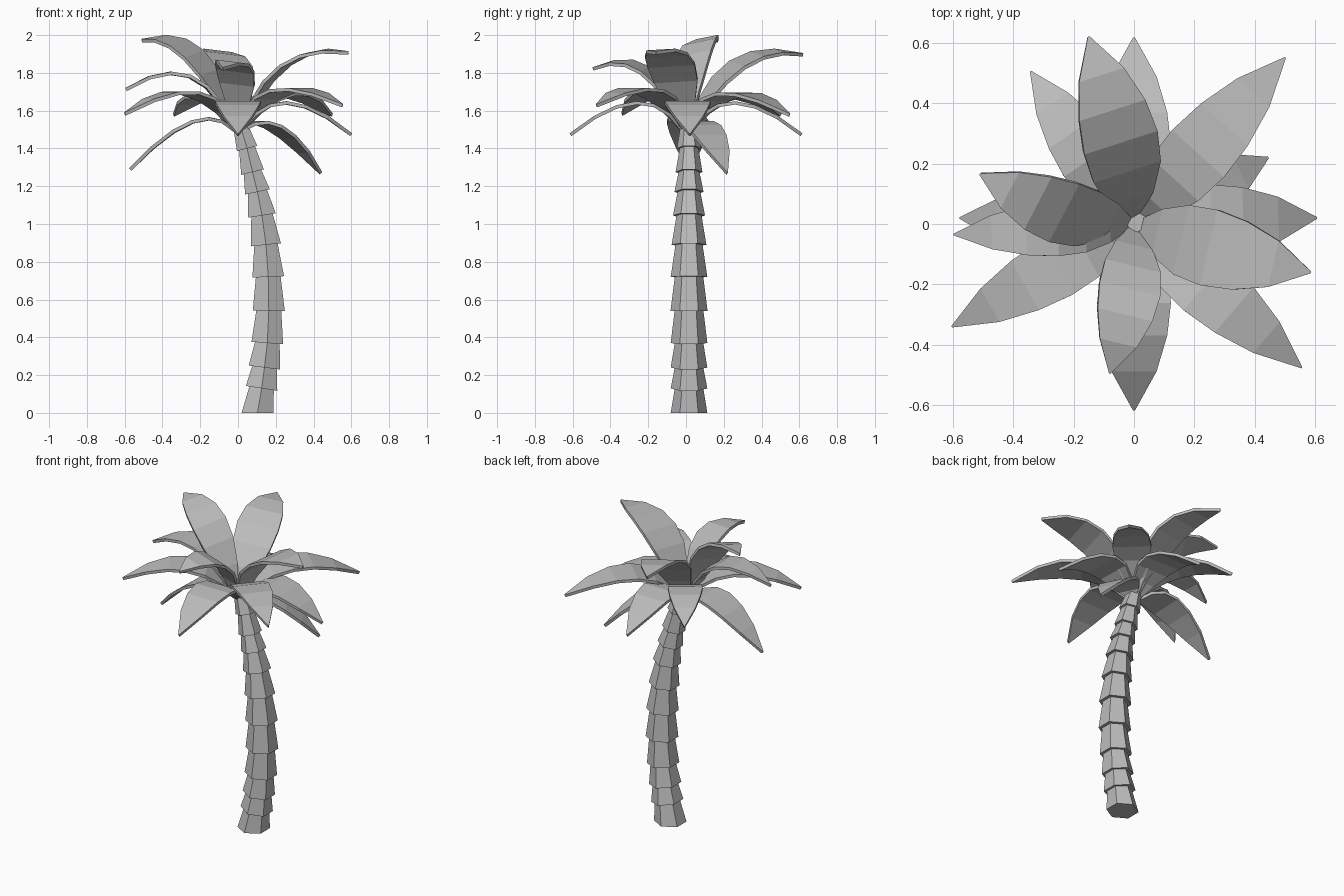
import bpy, bmesh, math
from mathutils import Vector, Matrix

cube = bpy.data.objects.get("Cube")
if cube:
    bpy.data.objects.remove(cube)

grey = bpy.data.materials.new("plain_grey")
grey.use_nodes = True
COLOUR = (0.5, 0.5, 0.5, 1)
grey.diffuse_color = COLOUR
grey.node_tree.nodes["Principled BSDF"].inputs["Base Color"].default_value = COLOUR


def finish(bm, name):
    bmesh.ops.recalc_face_normals(bm, faces=bm.faces)
    mesh = bpy.data.meshes.new(name)
    bm.to_mesh(mesh)
    bm.free()
    mesh.materials.append(grey)
    obj = bpy.data.objects.new(name, mesh)
    bpy.context.collection.objects.link(obj)
    return obj


# Trunk: stacked six-sided collars along a bent path, each flaring downward
TRUNK_Y = 0.016
# path x, height, flare radius
PATH = [(.103, 0, .097), (.125, .13, .097), (.14, .24, .097), (.155, .37, .097),
        (.163, .54, .098), (.16, .72, .097), (.148, .89, .092), (.127, 1.045, .085),
        (.103, 1.17, .077), (.077, 1.275, .071), (.048, 1.40, .064), (.01, 1.53, .056)]


def ring(bm, i, radius):
    lo, hi = PATH[max(i - 1, 0)], PATH[min(i + 1, len(PATH) - 1)]
    tilt = math.atan2(hi[0] - lo[0], hi[1] - lo[1]) if i else 0
    place = (Matrix.Translation((PATH[i][0], TRUNK_Y, PATH[i][1]))
             @ Matrix.Rotation(tilt, 4, 'Y'))
    angles = [math.radians(90 + 60 * k) for k in range(6)]
    return [bm.verts.new(place @ Vector((radius * math.cos(a), radius * math.sin(a), 0)))
            for a in angles]


bm = bmesh.new()
for i in range(len(PATH) - 1):
    low = ring(bm, i, PATH[i][2])
    top = ring(bm, i + 1, PATH[i + 1][2] * 0.78)
    bm.faces.new(low)
    bm.faces.new(top)
    for k in range(6):
        n = (k + 1) % 6
        bm.faces.new((low[k], low[n], top[n], top[k]))
finish(bm, "trunk")

# Fronds: arched blades with a pointed tip and a thin rim
HALF_WIDTHS = [.015, .075, .112, .122, .11, .075, .003]


def frond(name, tip, bend_height, width=1.0, roll=0):
    tip = Vector(tip)
    out = Vector((tip.x, tip.y, 0))
    reach = out.length
    out.normalize()
    side = Vector((-out.y, out.x, 0))
    base = out * 0.01 + Vector((0, 0, 1.5))
    bend = out * reach * 0.34 + Vector((0, 0, bend_height))
    turn = Matrix.Rotation(math.radians(roll), 3, (tip - base).normalized())
    bm = bmesh.new()
    rows = []
    last = len(HALF_WIDTHS) - 1
    for i, half in enumerate(HALF_WIDTHS):
        t = i / last
        mid = base * (1 - t) ** 2 + bend * 2 * t * (1 - t) + tip * t * t
        rows.append([bm.verts.new(base + turn @ (mid + side * s * half * width - base))
                     for s in (-1, 1)])
    for a, b in zip(rows, rows[1:]):
        bm.faces.new((a[0], b[0], b[1], a[1]))
    obj = finish(bm, name)
    if obj.data.polygons[last - 1].normal.z < 0:
        obj.data.flip_normals()
    rim = obj.modifiers.new("rim", 'SOLIDIFY')
    rim.thickness = 0.018
    rim.offset = -1


# Upper fronds
frond("upper_frond_left", (.585, -.16, 1.915), 1.99, 1.05, 4)
frond("upper_frond_front", (-.08, -.495, 1.83), 1.98, .85, -8)
frond("upper_frond_right", (-.51, .165, 1.98), 2.07, .9, -14)
frond("upper_frond_back", (-.15, .62, 1.905), 2.0, 1.05, 8)

# Middle fronds
frond("middle_frond_right", (-.597, -.035, 1.72), 1.97, .75)
frond("middle_frond_front_right", (-.603, -.34, 1.59), 1.86, .85)
frond("middle_frond_front_left", (.555, -.475, 1.635), 1.86, .9)
frond("middle_frond_back_left", (.5, .55, 1.585), 1.85, .95)
frond("middle_frond_back_right", (-.342, .505, 1.585), 1.82, .85)

# Lower fronds
frond("lower_frond_front", (0, -.617, 1.48), 1.81)
frond("lower_frond_back", (0, .617, 1.48), 1.81)
frond("lower_frond_left", (.605, .02, 1.48), 1.81)
frond("drooping_frond_right", (-.577, .02, 1.295), 1.70, .9)
frond("drooping_frond_left", (.445, .22, 1.275), 1.66, .85)
